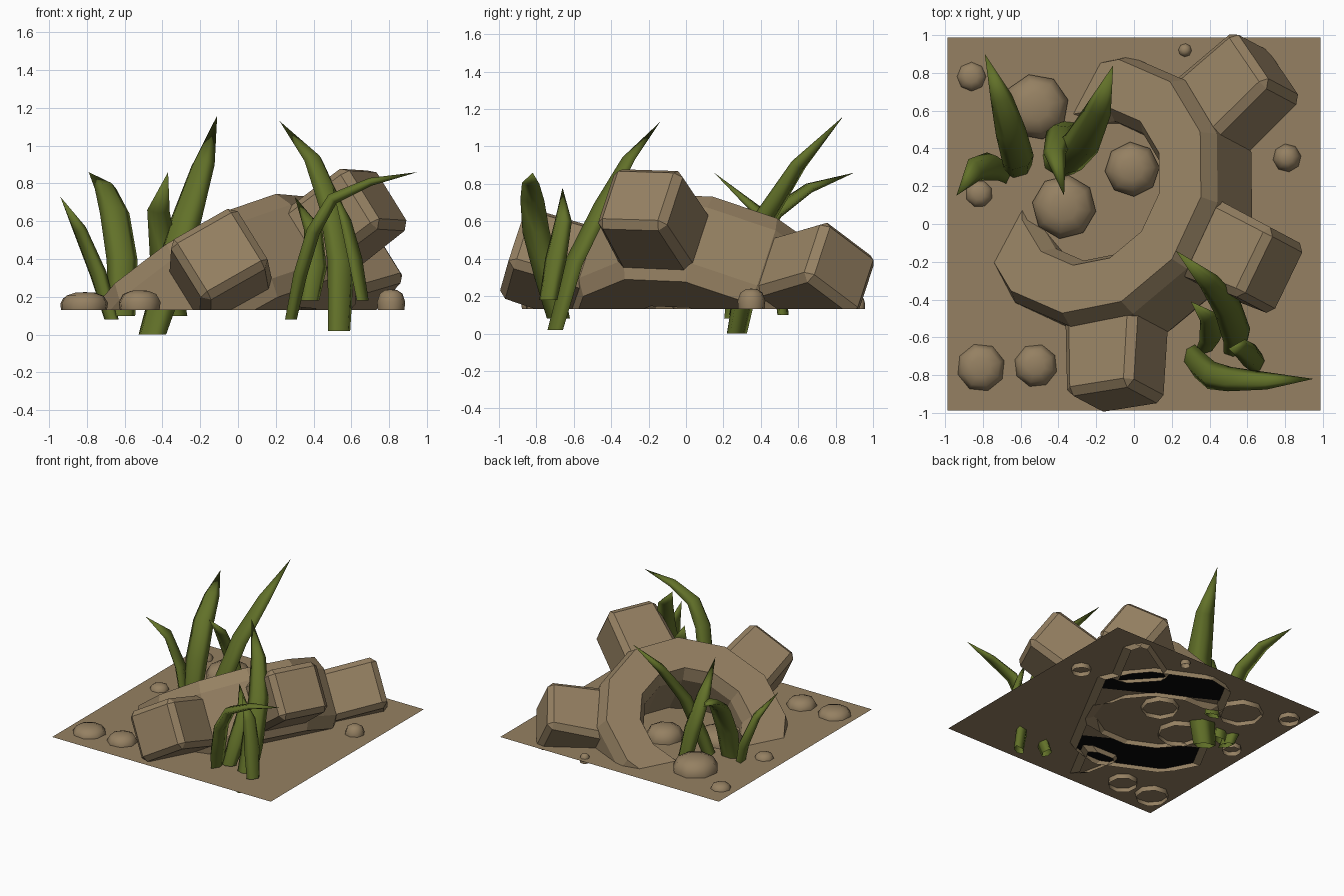
import bpy, bmesh, math
from mathutils import Vector, Matrix

if "Cube" in bpy.data.objects:
    bpy.data.objects.remove(bpy.data.objects["Cube"])

GROUND = 0.168   # height of the sand surface
BURIED = 0.13    # how far down the stones and gear continue


def material(name, rgb):
    m = bpy.data.materials.new(name)
    m.diffuse_color = (*rgb, 1)
    m.use_nodes = True
    m.node_tree.nodes["Principled BSDF"].inputs["Base Color"].default_value = m.diffuse_color
    return m


SAND = material("sandstone brown", (0.300, 0.217, 0.122))
GREEN = material("grass green", (0.122, 0.165, 0.022))
BLACK = material("hollow black", (0.002, 0.002, 0.002))


def finish(name, bm, mat, smooth=False, recalc=True):
    if recalc:
        bmesh.ops.recalc_face_normals(bm, faces=bm.faces)
    me = bpy.data.meshes.new(name)
    bm.to_mesh(me)
    bm.free()
    me.materials.append(mat)
    for p in me.polygons:
        p.use_smooth = smooth
    ob = bpy.data.objects.new(name, me)
    bpy.context.collection.objects.link(ob)
    return ob


def loft(bm, rings, closed=False):
    """Skin quads between successive rings of vertices."""
    n = len(rings)
    for i in range(n if closed else n - 1):
        a, b = rings[i], rings[(i + 1) % n]
        for j in range(len(a)):
            k = (j + 1) % len(a)
            bm.faces.new((a[j], a[k], b[k], b[j]))


def cut(bm, co, no, **kw):
    return bmesh.ops.bisect_plane(bm, geom=bm.verts[:] + bm.edges[:] + bm.faces[:],
                                  plane_co=co, plane_no=no, **kw)


# Tilted frame of the half-buried gear; its local x axis runs along the front tooth
axis = Vector((-0.62, 0.33, 1)).normalized()
front = Vector((-0.02, -1.05, 0.33))
front = (front - axis * front.dot(axis)).normalized()
side = axis.cross(front)
frame = Matrix((front, side, axis)).transposed().to_4x4()
frame.translation = Vector((-0.078, 0.119, 0.105))


def gear_ring():
    profile = [(0.436, 0.30), (0.70, 0.30), (0.745, 0.20), (0.745, -0.16),
               (0.69, -0.25), (0.436, -0.25), (0.385, -0.18), (0.385, 0.21)]
    bm = bmesh.new()
    rings = []
    for i in range(12):
        a = math.radians(17 + 30 * i)
        rings.append([bm.verts.new(frame @ Vector((r * math.cos(a), r * math.sin(a), h)))
                      for r, h in profile])
    loft(bm, rings, closed=True)
    return bm


def gear_tooth(angle):
    bm = bmesh.new()
    bmesh.ops.create_cube(bm, size=1)
    bmesh.ops.scale(bm, vec=(0.51, 0.41, 0.39), verts=bm.verts)
    bmesh.ops.bevel(bm, geom=bm.edges[:], offset=0.04, segments=1, affect='EDGES')
    bmesh.ops.translate(bm, vec=(0.845, 0, 0), verts=bm.verts)
    # flare the root slightly where it grows out of the ring
    for v in bm.verts:
        if v.co.x < 0.7:
            v.co.y *= 1.1
    bm.transform(frame @ Matrix.Rotation(math.radians(angle), 4, 'Z'))
    return bm


# Gear: ring and the three exposed teeth, open at the bottom
bm = gear_ring()
cut(bm, (0, 0, BURIED), (0, 0, 1), clear_inner=True)
finish("gear_ring", bm, SAND)
for angle, label in ((0, "front"), (61, "right"), (125, "back")):
    bm = gear_tooth(angle)
    cut(bm, (0, 0, BURIED), (0, 0, 1), clear_inner=True)
    finish("gear_tooth_" + label, bm, SAND)

# Ground sheet
bm = bmesh.new()
bmesh.ops.create_grid(bm, x_segments=1, y_segments=1, size=0.9875)
bmesh.ops.translate(bm, vec=(0, 0, GROUND), verts=bm.verts)
finish("ground", bm, SAND, recalc=False)

# Black hollows under the two places where the ring enters the ground
across_slope = Vector((0.47, 0.88, 0)).normalized()
for s, label in ((1, "back"), (-1, "front")):
    bm = gear_ring()
    bmesh.ops.recalc_face_normals(bm, faces=bm.faces)
    no = across_slope * s
    lower = GROUND - 0.004
    for co, n in ((frame.translation + no * 0.36, no), (Vector((0, 0, lower)), Vector((0, 0, 1)))):
        res = cut(bm, co, n, clear_inner=True)
        edges = [e for e in res["geom_cut"] if isinstance(e, bmesh.types.BMEdge)]
        caps = bmesh.ops.triangle_fill(bm, edges=edges, use_beauty=True)["geom"]
    caps = {f for f in caps if isinstance(f, bmesh.types.BMFace)}
    bmesh.ops.delete(bm, geom=[f for f in bm.faces if f not in caps], context='FACES')
    for f in bm.faces:
        f.normal_update()
        if f.normal.z > 0:
            f.normal_flip()
    finish("hollow_" + label, bm, BLACK, recalc=False)

# Pebbles: flattened low-poly domes (x, y, radius, height)
pebbles = [(-0.86, 0.78, 0.08, 0.08), (-0.52, 0.62, 0.175, 0.15), (-0.82, 0.16, 0.075, 0.08),
           (-0.37, 0.09, 0.17, 0.14), (-0.01, 0.29, 0.145, 0.14), (-0.81, -0.76, 0.128, 0.095),
           (-0.52, -0.75, 0.115, 0.105), (0.27, 0.92, 0.038, 0.07), (0.81, 0.35, 0.075, 0.11)]
for i, (x, y, r, h) in enumerate(pebbles):
    bm = bmesh.new()
    rings = []
    for rr, hh in ((0.95, 0), (1.0, 0.4), (0.8, 0.8), (0.42, 0.97)):
        rings.append([bm.verts.new((x + r * rr * math.cos(j * math.pi / 4 + i),
                                    y + r * rr * math.sin(j * math.pi / 4 + i),
                                    BURIED + h * hh)) for j in range(8)])
    loft(bm, rings)
    top = bm.verts.new((x, y, BURIED + h))
    for j in range(8):
        bm.faces.new((rings[-1][j], rings[-1][(j + 1) % 8], top))
    finish("pebble_%d" % (i + 1), bm, SAND, True)


# Grass blades: folded section swept along a bent path, tapering to a point
def blade(name, width, path):
    pts = [Vector(p) for p in path]
    n = len(pts)
    lean = pts[-1] - pts[0]
    across = Vector((-lean.y, lean.x, 0)).normalized()
    bm = bmesh.new()
    rings = []
    for i, p in enumerate(pts[:-1]):
        t = i / (n - 1)
        tangent = (pts[i + 1] - pts[i - 1]).normalized() if i else Vector((0, 0, 1))
        s = (across - tangent * across.dot(tangent)).normalized()
        d = s.cross(tangent)
        w = width / 2 * (0.9 + 1.1 * t - 1.75 * t * t)
        rings.append([bm.verts.new(p + s * w * a + d * w * b)
                      for a, b in ((1, 0.15), (0, 0.5), (-1, 0.15), (-0.5, -0.4), (0.5, -0.4))])
    loft(bm, rings)
    tip = bm.verts.new(pts[-1])
    for j in range(5):
        bm.faces.new((rings[-1][j], rings[-1][(j + 1) % 5], tip))
    finish(name, bm, GREEN, True)


blade("grass_right_1", 0.15, [(.54, -.70, .02), (.55, -.60, .38), (.50, -.45, .68), (.40, -.31, .93), (.22, -.14, 1.13)])
blade("grass_right_2", 0.14, [(.28, -.68, .08), (.33, -.74, .32), (.40, -.80, .55), (.50, -.82, .72), (.70, -.83, .81), (.95, -.82, .86)])
blade("grass_right_3", 0.12, [(.38, -.66, .18), (.41, -.61, .36), (.40, -.50, .56), (.30, -.41, .73)])
blade("grass_right_4", 0.12, [(.66, -.74, .18), (.62, -.70, .40), (.57, -.66, .60), (.50, -.66, .78)])
blade("grass_left_1", 0.19, [(-.46, .27, 0), (-.37, .33, .30), (-.28, .42, .62), (-.19, .60, .90), (-.11, .84, 1.16)])
blade("grass_left_2", 0.16, [(-.61, .27, .10), (-.61, .33, .40), (-.65, .48, .65), (-.70, .66, .78), (-.79, .90, .86)])
blade("grass_left_3", 0.15, [(-.67, .27, .08), (-.74, .31, .32), (-.84, .29, .56), (-.94, .15, .73)])
blade("grass_left_4", 0.14, [(-.33, .52, .10), (-.39, .49, .40), (-.42, .38, .66), (-.37, .15, .86)])
